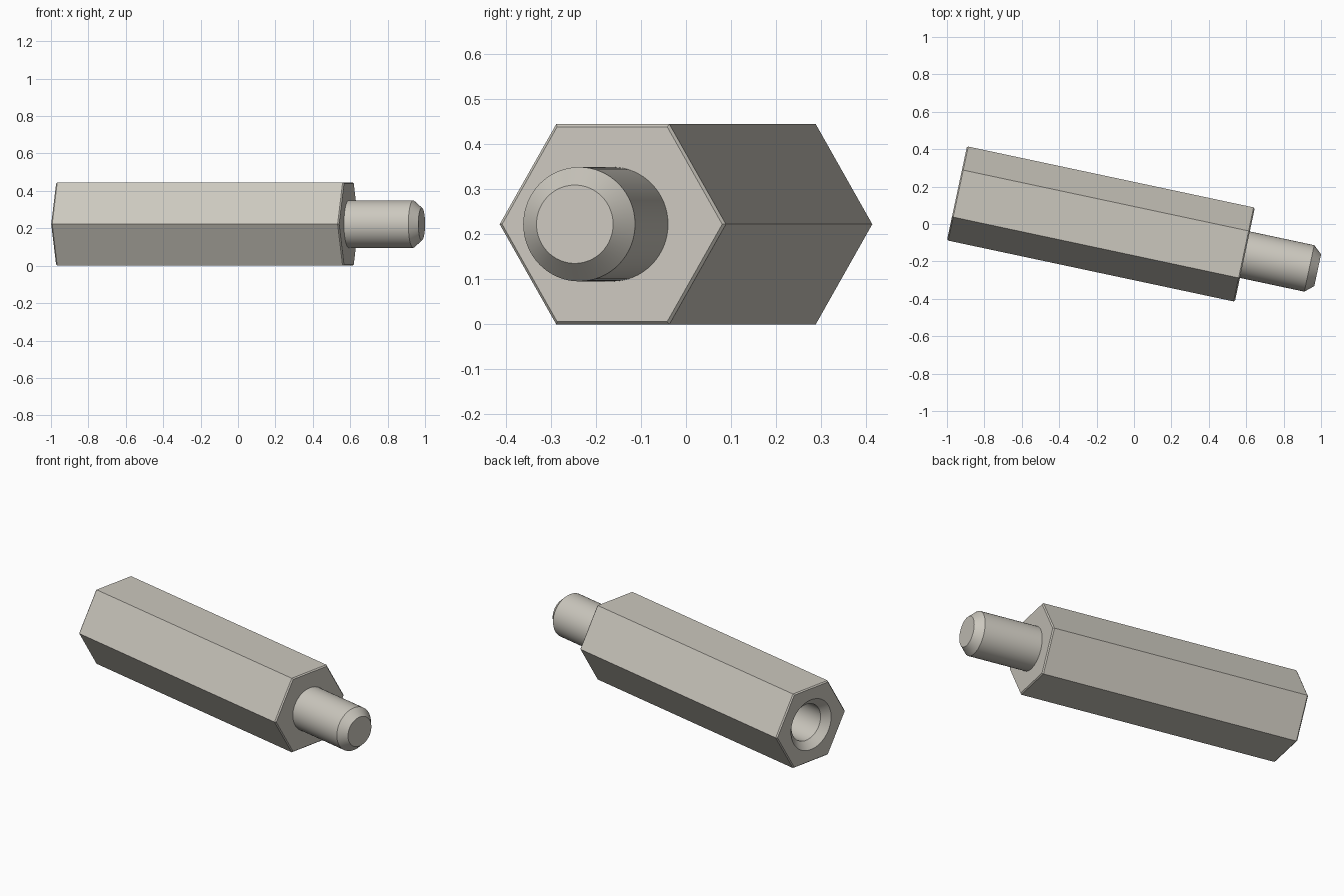
import bpy, bmesh
from math import cos, sin, pi, radians, sqrt

HEIGHT = 0.445                 # across the flats
R = HEIGHT / sqrt(3)           # hexagon corner radius
BODY = 1.574                   # hexagon length
TOTAL = 1.972                  # length with stud
BEVEL = 0.007
BACK = (-0.9466, 0.164, HEIGHT / 2)
TURN = radians(-12.03)

cube = bpy.data.objects.get("Cube")
if cube:
    bpy.data.objects.remove(cube, do_unlink=True)

# Satin metal
color = (0.60, 0.575, 0.515, 1)
metal = bpy.data.materials.new("pale warm grey metal")
metal.use_nodes = True
metal.diffuse_color = color
metal.node_tree.nodes["Principled BSDF"].inputs["Base Color"].default_value = color


def turned(name, profile, sides):
    """Closed solid from (distance along axis, radius) pairs."""
    bm = bmesh.new()
    rings = []
    for x, r in profile:
        angles = [2 * pi * i / sides for i in range(sides)]
        rings.append([bm.verts.new((x, r * cos(a), r * sin(a))) for a in angles])
    for lower, upper in zip(rings, rings[1:]):
        for i in range(sides):
            j = (i + 1) % sides
            bm.faces.new((lower[i], lower[j], upper[j], upper[i]))
    bm.faces.new(rings[0])
    bm.faces.new(rings[-1])
    bmesh.ops.recalc_face_normals(bm, faces=bm.faces)
    mesh = bpy.data.meshes.new(name)
    bm.to_mesh(mesh)
    bm.free()
    mesh.materials.append(metal)
    obj = bpy.data.objects.new(name, mesh)
    bpy.context.collection.objects.link(obj)
    obj.location = BACK
    obj.rotation_euler.z = TURN
    return obj


def activate(obj):
    bpy.ops.object.select_all(action='DESELECT')
    obj.select_set(True)
    bpy.context.view_layer.objects.active = obj


# Hexagonal body with fine chamfers
body = turned("hex_body", [(0, R - BEVEL), (BEVEL, R),
                           (BODY - BEVEL, R), (BODY, R - BEVEL)], 6)

# Countersunk blind hole in the back end
cutter = turned("hole_cutter", [(-0.02, 0.17), (0.04, 0.108), (0.65, 0.108)], 64)
cutter.hide_render = True
cut = body.modifiers.new("hole", 'BOOLEAN')
cut.operation = 'DIFFERENCE'
cut.solver = 'EXACT'
cut.object = cutter
activate(body)
bpy.ops.object.modifier_apply(modifier=cut.name)
bpy.data.objects.remove(cutter, do_unlink=True)

# Round stud with chamfered tip
stud = turned("stud", [(BODY - 0.02, 0.127), (TOTAL - 0.046, 0.127),
                       (TOTAL, 0.087)], 64)

for part in (body, stud):
    activate(part)
    bpy.ops.object.shade_smooth_by_angle(angle=radians(20))
